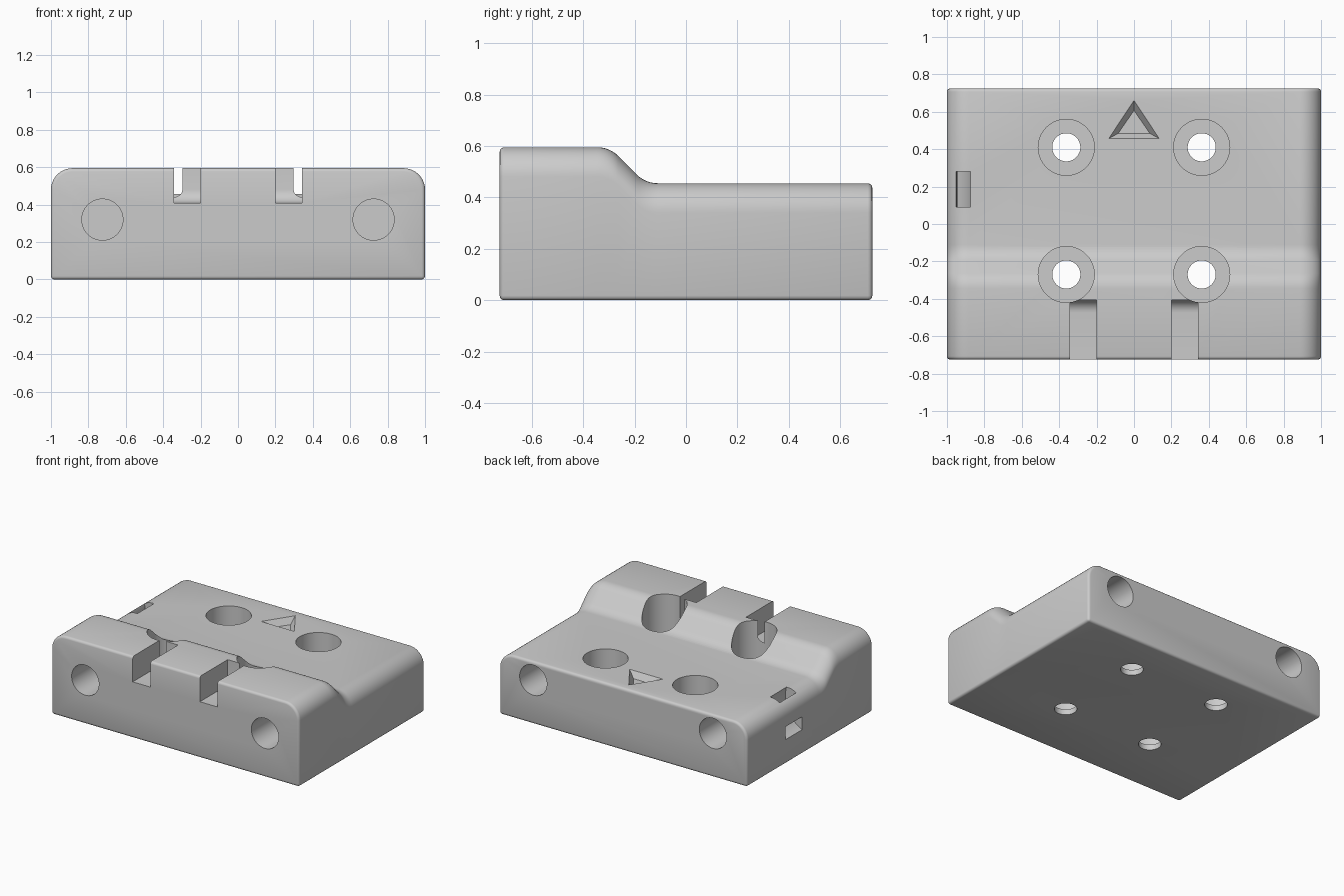
import bpy, bmesh
from math import sin, cos, pi, radians

cube = bpy.data.objects.get("Cube")
if cube:
    bpy.data.objects.remove(cube, do_unlink=True)

HX, HY, HIGH, LOW = 1.0, 0.725, 0.595, 0.455
FLOOR = 0.04            # material left under the screw wells

grey = bpy.data.materials.new("light grey")
grey.use_nodes = True
grey.diffuse_color = (0.6, 0.6, 0.6, 1)
grey.node_tree.nodes["Principled BSDF"].inputs["Base Color"].default_value = (0.6, 0.6, 0.6, 1)


def arc(cx, cy, r, a0, a1, n):
    return [(cx + r * cos(radians(a0 + (a1 - a0) * i / n)),
             cy + r * sin(radians(a0 + (a1 - a0) * i / n))) for i in range(n + 1)]


def loft(name, loops):
    """Closed solid through matching loops of 3D points."""
    bm = bmesh.new()
    rings = [[bm.verts.new(p) for p in loop] for loop in loops]
    n = len(rings[0])
    for a, b in zip(rings, rings[1:]):
        for i in range(n):
            j = (i + 1) % n
            bm.faces.new((a[i], a[j], b[j], b[i]))
    bm.faces.new(rings[0])
    bm.faces.new(rings[-1])
    bmesh.ops.recalc_face_normals(bm, faces=bm.faces)
    mesh = bpy.data.meshes.new(name)
    bm.to_mesh(mesh)
    bm.free()
    mesh.materials.append(grey)
    obj = bpy.data.objects.new(name, mesh)
    bpy.context.collection.objects.link(obj)
    return obj


def along_y(name, profile, y0, y1):
    return loft(name, [[(x, y, z) for x, z in profile] for y in (y0, y1)])


def along_z(name, profile, z0, z1):
    return loft(name, [[(x, y, z) for x, y in profile] for z in (z0, z1)])


def circle(cx, cy, r, n=64):
    return arc(cx, cy, r, 0, 360, n)[:-1]


# Body: rounded section swept from the raised front down an S step to the back
def section(y, top, r=0.115):
    pts = [(-HX, 0), (HX, 0)]
    pts += arc(HX - r, top - r, r, 0, 90, 10) + arc(r - HX, top - r, r, 90, 180, 10)
    return [(x, y, z) for x, z in pts]


r_step, y_step = 0.115, -0.345
y_end = -0.11
step = arc(y_step, HIGH - r_step, r_step, 90, 45, 7)
step += arc(y_end, LOW + r_step, r_step, 225, 270, 7)
body = loft("clamp_body", [section(y, z) for y, z in [(-HY, HIGH)] + step + [(HY, LOW)]])
bevel = body.modifiers.new("edge rounding", "BEVEL")
bevel.width = 0.018
bevel.segments = 3
bevel.limit_method = "ANGLE"
bevel.angle_limit = radians(50)

cutters = []
for s in (-1, 1):
    # Blind rod sockets in the front and back
    for y0, y1 in ((-0.8, -0.17), (0.17, 0.8)):
        cutters.append(along_y("rod_socket", circle(s * 0.725, 0.32, 0.11), y0, y1))
    # Screw wells with through holes
    for y in (-0.27, 0.41):
        cutters.append(along_z("screw_well", circle(s * 0.362, y, 0.15), FLOOR, 0.8))
        cutters.append(along_z("screw_hole", circle(s * 0.362, y, 0.075), -0.1, 0.2))
    # Front slots with a rounded inner floor
    yz = [(-0.8, 0.8), (-0.8, 0.41)] + arc(-0.475, 0.48, 0.07, -90, 0, 8) + [(-0.405, 0.8)]
    cutters.append(loft("front_slot", [[(s * x, y, z) for y, z in yz] for x in (0.2, 0.342)]))

# Tapered triangular arrow recess
outer = [(-0.135, 0.457), (0.135, 0.457), (0, 0.66)]
inner = [(-0.085, 0.484), (0.085, 0.484), (0, 0.607)]
cutters.append(loft("arrow_recess", [[(x, y, z) for x, y in tri] for tri, z in
                                     ((inner, LOW - 0.045), (outer, LOW), (outer, 0.7))]))

# Curved tie channel from the top to the side
ring = arc(-1.1, 0.39, 0.155, -90, 90, 24) + arc(-1.1, 0.39, 0.235, 90, -90, 24)
cutters.append(along_y("tie_channel", ring, 0.09, 0.28))

for c in cutters:
    c.hide_render = True
    m = body.modifiers.new(c.name, "BOOLEAN")
    m.operation = "DIFFERENCE"
    m.solver = "EXACT"
    m.object = c

# Bake the cuts and drop the cutters
bpy.context.view_layer.update()
deps = bpy.context.evaluated_depsgraph_get()
baked = bpy.data.meshes.new_from_object(body.evaluated_get(deps))
body.modifiers.clear()
body.data = baked
baked.materials.clear()
baked.materials.append(grey)
for p in baked.polygons:
    p.material_index = 0
for c in cutters:
    bpy.data.objects.remove(c, do_unlink=True)

bpy.ops.object.select_all(action="DESELECT")
body.select_set(True)
bpy.context.view_layer.objects.active = body
bpy.ops.object.shade_smooth_by_angle(angle=radians(32))
